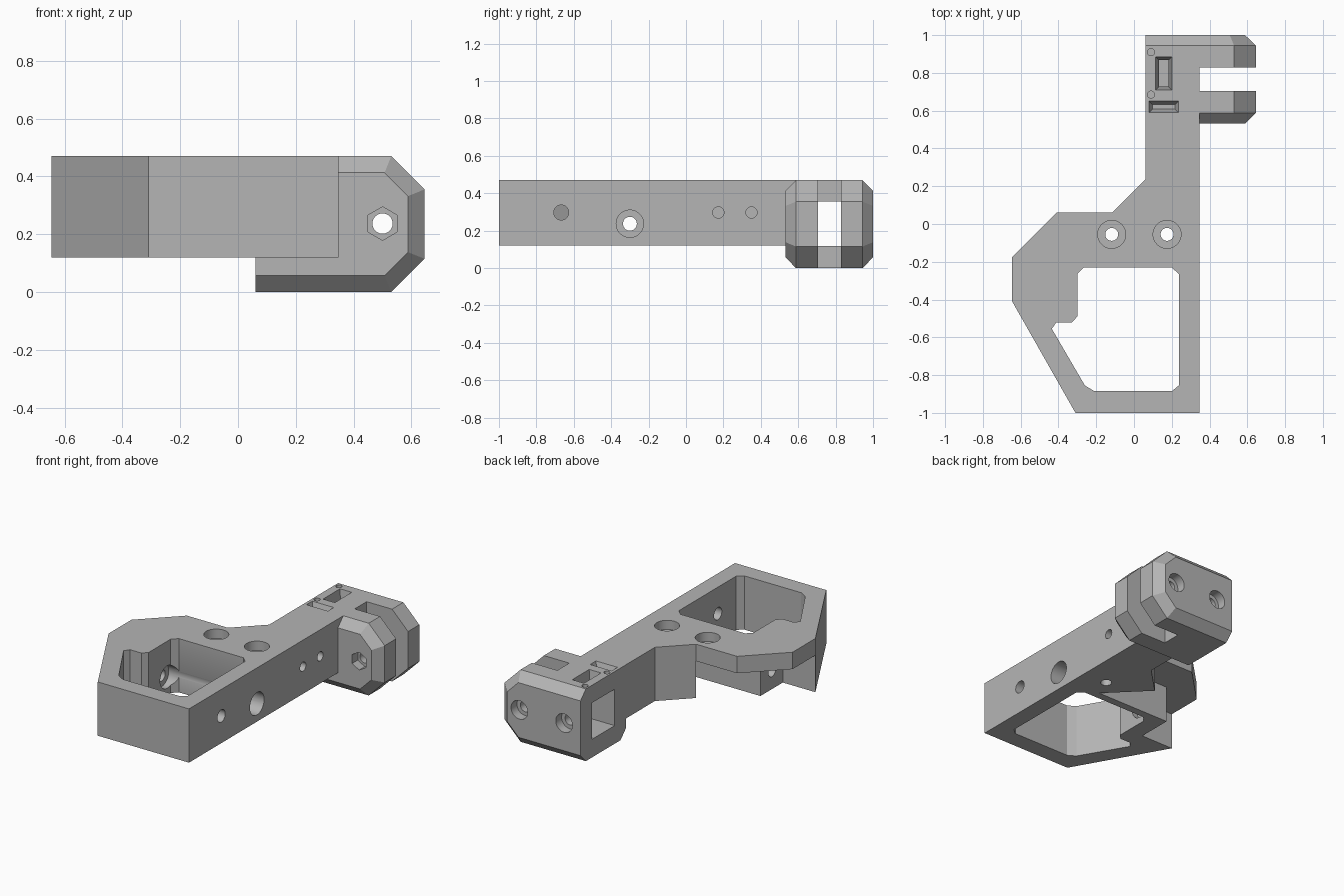
import bpy, bmesh, math
from mathutils import Matrix, Vector

if "Cube" in bpy.data.objects:
    bpy.data.objects.remove(bpy.data.objects["Cube"], do_unlink=True)

grey = bpy.data.materials.new("plain grey")
grey.use_nodes = True
GREY = (0.46, 0.46, 0.46, 1)
grey.diffuse_color = GREY
grey.node_tree.nodes["Principled BSDF"].inputs["Base Color"].default_value = GREY


def loft(name, rings):
    """Solid through a list of matching rings of 3D points."""
    bm = bmesh.new()
    loops = [[bm.verts.new(p) for p in ring] for ring in rings]
    n = len(loops[0])
    for a, b in zip(loops, loops[1:]):
        for i in range(n):
            j = (i + 1) % n
            bm.faces.new((a[i], a[j], b[j], b[i]))
    bm.faces.new(loops[0])
    bm.faces.new(loops[-1])
    bmesh.ops.recalc_face_normals(bm, faces=bm.faces)
    mesh = bpy.data.meshes.new(name)
    bm.to_mesh(mesh)
    bm.free()
    mesh.materials.append(grey)
    obj = bpy.data.objects.new(name, mesh)
    bpy.context.collection.objects.link(obj)
    return obj


def prism(name, outline, z0, z1):
    return loft(name, [[(x, y, z) for x, y in outline] for z in (z0, z1)])


def box(name, xs, ys, zs):
    return prism(name, [(xs[0], ys[0]), (xs[1], ys[0]), (xs[1], ys[1]), (xs[0], ys[1])], *zs)


def rod(name, axis, start, length, radius, sides=48):
    """Round or polygonal rod running from start along the given axis."""
    d = Vector({"x": (1, 0, 0), "y": (0, 1, 0), "z": (0, 0, 1)}[axis])
    u = Vector((0, 0, 1)) if axis != "z" else Vector((1, 0, 0))
    v = d.cross(u)
    ring = [u * math.cos(t) * radius + v * math.sin(t) * radius
            for t in (2 * math.pi * i / sides for i in range(sides))]
    s = Vector(start)
    return loft(name, [[s + p for p in ring], [s + d * length + p for p in ring]])


def funnel(name, xs, ys, depth, inset):
    """Rectangular recess in the top face, with sloping walls."""
    def ring(e, z):
        return [(xs[0] + e, ys[0] + e, z), (xs[1] - e, ys[0] + e, z),
                (xs[1] - e, ys[1] - e, z), (xs[0] + e, ys[1] - e, z)]
    return loft(name, [ring(0, TOP + 0.01), ring(0, TOP), ring(inset, TOP - depth)])


def combine(target, tool, operation):
    bpy.context.view_layer.objects.active = target
    mod = target.modifiers.new(operation, "BOOLEAN")
    mod.operation, mod.solver, mod.object = operation, "EXACT", tool
    bpy.ops.object.modifier_apply(modifier=mod.name)
    bpy.data.objects.remove(tool, do_unlink=True)


TOP, BASE, PLATE = 0.47, 0.12, 0.36
AXIS_Z = 0.237

# Frame with arm and angular grip ring
frame = prism("frame", [
    (-0.31, -1), (0.347, -1), (0.347, 0.85), (0.06, 0.85), (0.06, 0.235),
    (-0.115, 0.06), (-0.41, 0.06), (-0.645, -0.175), (-0.645, -0.41)], BASE, TOP)

# Fork head with chamfered rims
full = [(0.06, 0), (0.53, 0), (0.645, 0.115), (0.645, 0.355), (0.53, TOP), (0.06, TOP)]
rim = [(0.06, 0.057), (0.507, 0.057), (0.588, 0.138), (0.588, 0.332), (0.507, 0.413), (0.06, 0.413)]
head = loft("fork_head", [[(x, y, z) for x, z in shape] for y, shape in
                          ((0.532, rim), (0.588, full), (0.944, full), (1.0, rim))])
combine(frame, head, "UNION")

cutters = [
    # Grip opening
    prism("grip_opening", [
        (-0.30, -0.265), (-0.265, -0.23), (0.2, -0.23), (0.237, -0.265), (0.237, -0.855),
        (0.2, -0.885), (-0.21, -0.885), (-0.26, -0.855), (-0.435, -0.555),
        (-0.412, -0.522), (-0.33, -0.522), (-0.30, -0.49)], 0, 1),
    # Undercut that leaves only the upper plate
    prism("undercut", [
        (-0.115, 0.06), (0.125, -0.18), (-0.41, -0.18), (-0.41, -0.41),
        (-0.8, -0.41), (-0.8, 0.3), (-0.115, 0.3)], 0, PLATE),
    # Fork slot and the square pocket behind it
    box("fork_slot", (0.347, 0.8), (0.705, 0.828), (-0.1, 0.6)),
    box("pocket", (-0.1, 0.36), (0.648, 0.882), (0.118, 0.355)),
    # Recesses in the top of the arm
    funnel("long_recess", (0.115, 0.2), (0.71, 0.885), 0.13, 0.02),
    funnel("cross_recess", (0.08, 0.235), (0.59, 0.65), 0.05, 0.018),
    # Pivot hole with hexagonal nut seat
    rod("pivot_hole", "y", (0.5, 0.4, AXIS_Z), 0.8, 0.035),
    rod("nut_seat", "y", (0.5, 0.45, AXIS_Z), 0.14, 0.058, 6),
    rod("pivot_counterbore", "y", (0.5, 0.94, AXIS_Z), 0.2, 0.06),
    rod("rear_hole", "y", (0.178, 0.8, AXIS_Z), 0.3, 0.035),
    rod("rear_counterbore", "y", (0.178, 0.94, AXIS_Z), 0.2, 0.06),
    # Cross bore through the grip
    rod("wide_bore", "x", (-0.34, -0.3, AXIS_Z), 0.9, 0.073),
    rod("narrow_bore", "x", (-0.6, -0.3, AXIS_Z), 0.4, 0.037),
    rod("front_side_hole", "x", (0.1, -0.667, 0.297), 0.5, 0.04),
]
for y in (0.173, 0.35):
    cutters.append(rod("side_hole", "x", (0.2, y, 0.297), 0.4, 0.03))
for x in (-0.118, 0.175):
    cutters.append(rod("screw_hole", "z", (x, -0.055, 0), 0.8, 0.034))
    cutters.append(rod("screw_counterbore", "z", (x, -0.055, TOP - 0.06), 0.2, 0.074))
for y in (0.685, 0.91):
    cutters.append(rod("pin_hole", "z", (0.09, y, TOP - 0.06), 0.2, 0.019, 24))

for cutter in cutters:
    combine(frame, cutter, "DIFFERENCE")

# Smooth bores, crisp edges
bpy.ops.object.select_all(action="DESELECT")
frame.select_set(True)
bpy.context.view_layer.objects.active = frame
bpy.ops.object.shade_smooth_by_angle(angle=math.radians(25))
